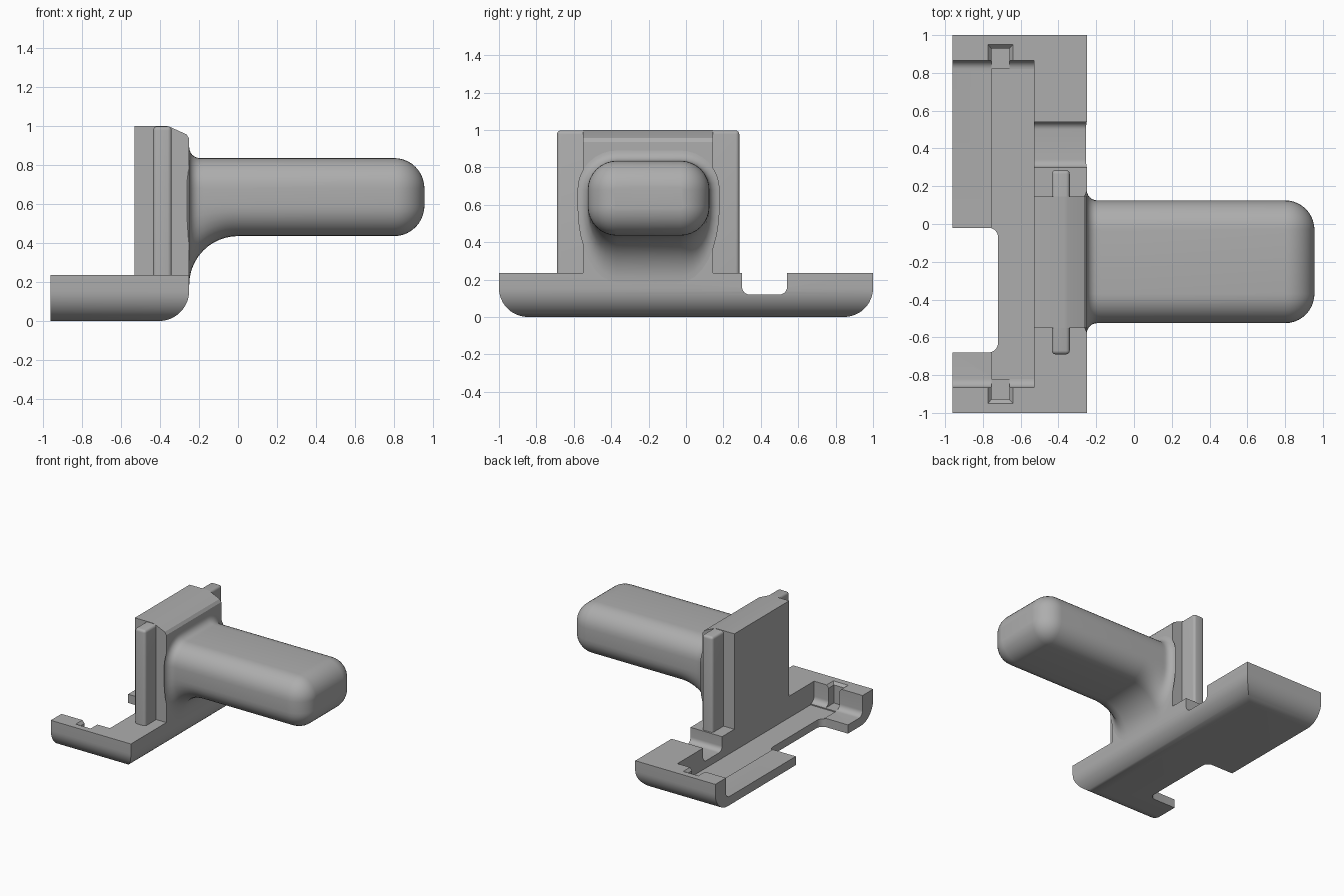
import bpy, bmesh, math

if "Cube" in bpy.data.objects:
    bpy.data.objects.remove(bpy.data.objects["Cube"])

grey = bpy.data.materials.new("plain_grey")
grey.diffuse_color = (0.42, 0.42, 0.42, 1)
grey.use_nodes = True
grey.node_tree.nodes["Principled BSDF"].inputs["Base Color"].default_value = grey.diffuse_color


def finish(name, bm):
    bmesh.ops.remove_doubles(bm, verts=bm.verts, dist=1e-5)
    bmesh.ops.recalc_face_normals(bm, faces=bm.faces)
    me = bpy.data.meshes.new(name)
    bm.to_mesh(me)
    bm.free()
    ob = bpy.data.objects.new(name, me)
    bpy.context.collection.objects.link(ob)
    me.materials.append(grey)
    return ob


def box(name, x, y, z, radius=0, pick=None, segs=8):
    """Box from ranges; edges whose midpoint satisfies pick are rounded."""
    bm = bmesh.new()
    bmesh.ops.create_cube(bm, size=1)
    for v in bm.verts:
        v.co = [r[0] if c < 0 else r[1] for c, r in zip(v.co, (x, y, z))]
    if radius:
        mids = [(e, (e.verts[0].co + e.verts[1].co) / 2) for e in bm.edges]
        edges = [e for e, m in mids if pick(m)]
        bmesh.ops.bevel(bm, geom=edges, offset=radius, segments=segs,
                        profile=0.5, affect='EDGES')
    return finish(name, bm)


def smooth(ob):
    bpy.ops.object.select_all(action='DESELECT')
    ob.select_set(True)
    bpy.context.view_layer.objects.active = ob
    bpy.ops.object.shade_smooth_by_angle(angle=math.radians(30))


def cut(ob, cutter):
    mod = ob.modifiers.new("cut", 'BOOLEAN')
    mod.operation = 'DIFFERENCE'
    mod.solver = 'EXACT'
    mod.object = cutter
    bpy.context.view_layer.objects.active = ob
    bpy.ops.object.modifier_apply(modifier=mod.name)
    bpy.data.objects.remove(cutter)


# Base tray: rounded underside on three sides, open at the back edge
base = box("base_tray", (-0.96, -0.25), (-1, 1), (0, 0.235), 0.155,
           lambda m: m.z < 0.01 and m.x > -0.9, 12)
# Pocket with rounded floor edges, slightly deeper inner floor
cut(base, box("pocket", (-1.1, -0.53), (-0.865, 0.865), (0.07, 0.4), 0.045,
              lambda m: m.z < 0.1 and abs(m.y) > 0.5))
cut(base, box("inner_floor", (-0.755, -0.53), (-0.82, 0.82), (0.062, 0.3)))
# Side grooves with a small flare at the rim
for s in (-1, 1):
    cut(base, box("groove", (-0.755, -0.66), sorted((s * 0.8, s * 0.93)), (0.07, 0.4)))
    bm = bmesh.new()
    rings = [[bm.verts.new((px, s * py, z)) for px, py in
              ((-0.7075 - w, 0.85), (-0.7075 + w, 0.85), (-0.7075 + w, d), (-0.7075 - w, d))]
             for z, w, d in ((0.205, 0.04, 0.92), (0.245, 0.075, 0.96))]
    bm.faces.new(rings[0])
    bm.faces.new(rings[1])
    for i in range(4):
        j = (i + 1) % 4
        bm.faces.new((rings[0][i], rings[0][j], rings[1][j], rings[1][i]))
    cut(base, finish("groove_flare", bm))
# Finger cutout through the floor, and cross channel
cut(base, box("cutout", (-1.1, -0.72), (-0.68, -0.02), (-0.2, 0.4), 0.05,
              lambda m: m.x > -0.8 and abs(m.z - 0.1) < 0.01))
cut(base, box("channel", (-0.6, -0.1), (0.30, 0.54), (0.12, 0.4), 0.04,
              lambda m: m.z < 0.15 and abs(m.y - 0.42) > 0.1))
smooth(base)

# Upright plate with sloped front top edge
bm = bmesh.new()
profile = [(-0.53, 0.2), (-0.25, 0.2), (-0.25, 0.935), (-0.265, 0.957), (-0.35, 0.995),
           (-0.37, 1.0), (-0.53, 1.0)]
sides = [[bm.verts.new((x, y, z)) for x, z in profile] for y in (-0.55, 0.145)]
for s in sides:
    bm.faces.new(s)
for i in range(len(profile)):
    j = (i + 1) % len(profile)
    bm.faces.new((sides[0][i], sides[0][j], sides[1][j], sides[1][i]))
smooth(finish("upright_plate", bm))

# Guide rib sticking out of both sides of the plate
smooth(box("guide_rib", (-0.435, -0.34), (-0.69, 0.285), (0.2, 0.997), 0.02,
           lambda m: m.z > 0.3, 4))

# Handle: lofted rounded rectangles with root fillets and a rounded tip
R, Y0, Y1, Z0, Z1, TIP, ROOT = 0.155, -0.525, 0.125, 0.435, 0.835, 0.955, -0.25
F, G, N = 0.055, 0.25, 8


def ring(x):
    inset = drop = flare = 0
    if x > TIP - R:
        inset = R - math.sqrt(max(0, R * R - (x - TIP + R) ** 2))
    if x < ROOT + F:
        flare = F - math.sqrt(max(0, F * F - (ROOT + F - x) ** 2))
    if x < ROOT + G:
        drop = G - math.sqrt(max(0, G * G - (ROOT + G - x) ** 2))
    e = flare - inset
    top, low = R + e, R + (drop if drop else e)
    side = max(R + e, 0)
    pts = []
    for k, (cy, cz) in enumerate(((Y1 - R, Z1 - R), (Y0 + R, Z1 - R),
                                  (Y0 + R, Z0 + R), (Y1 - R, Z0 + R))):
        for i in range(N + 1):
            a = math.pi / 2 * (k + i / N)
            rz = top if k < 2 else low
            pts.append((x, cy + side * math.cos(a), cz + rz * math.sin(a)))
    return pts


xs = [-0.28]
xs += [ROOT + F * (1 - math.cos(math.pi / 2 * i / 6)) for i in range(7)]
xs += [ROOT + G * (1 - math.cos(math.pi / 2 * i / 12)) for i in range(6, 13)]
xs += [TIP - R + (R - 0.0005) * math.sin(math.pi / 2 * i / 10) for i in range(11)]
bm = bmesh.new()
loft = [[bm.verts.new((x, p[1], p[2])) for p in ring(max(x, ROOT))] for x in xs]
# root ring is pulled inside the plate
for v in loft[0]:
    v.co.y = -0.2 + (v.co.y + 0.2) * 0.8
for a, b in zip(loft, loft[1:]):
    for i in range(len(a)):
        j = (i + 1) % len(a)
        bm.faces.new((a[i], a[j], b[j], b[i]))
bm.faces.new(loft[0])
bm.faces.new(loft[-1])
smooth(finish("handle", bm))
